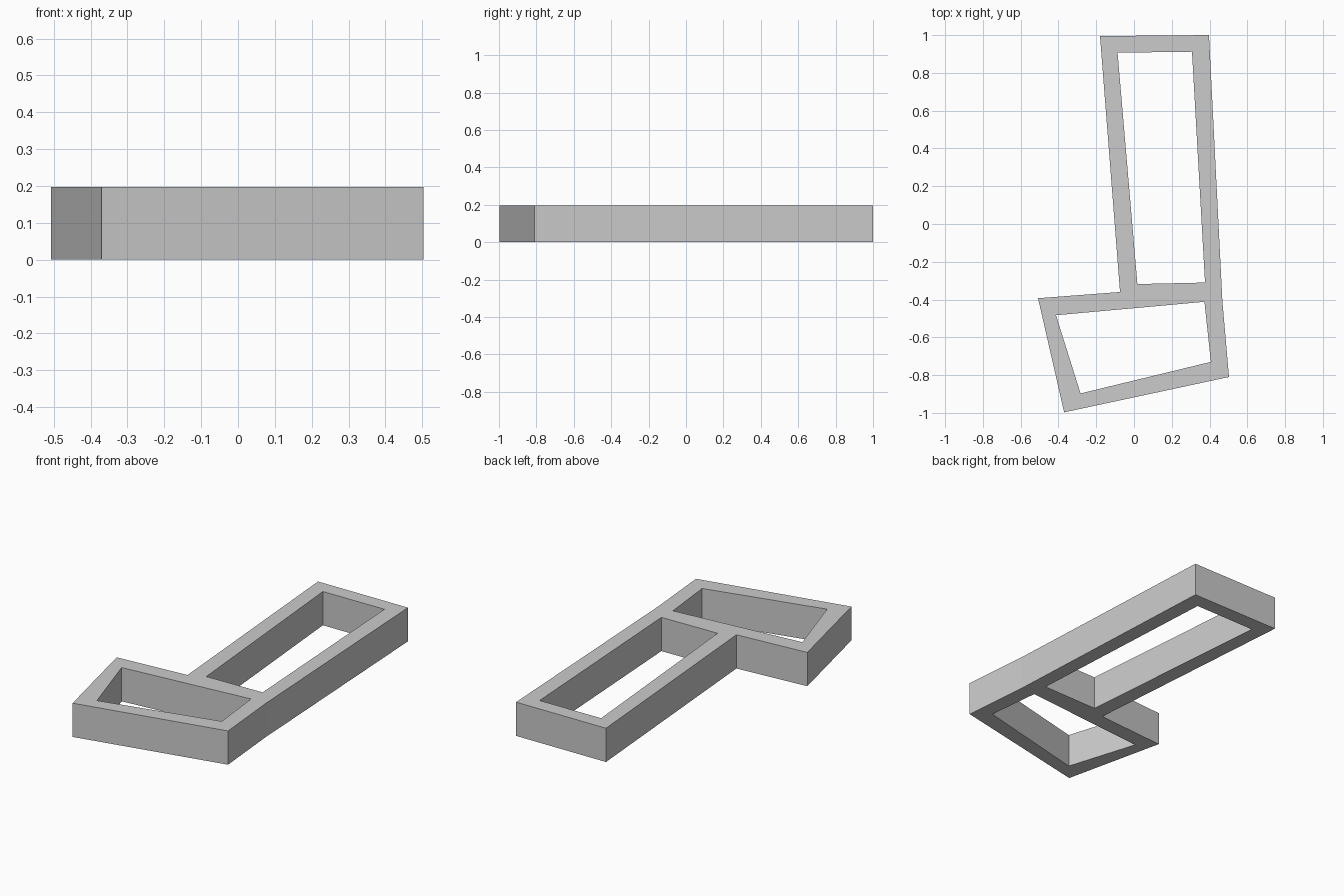
import bpy, bmesh

if "Cube" in bpy.data.objects:
    bpy.data.objects.remove(bpy.data.objects["Cube"])

HEIGHT = 0.197

# Plan-view corners
outer = [(-0.18, 0.995), (0.397, 1.0), (0.468, -0.41), (0.503, -0.81),
         (-0.37, -0.997), (-0.508, -0.393), (-0.074, -0.36)]
long_opening = [(-0.087, 0.907), (0.307, 0.912), (0.376, -0.31), (0.018, -0.318)]
short_opening = [(-0.413, -0.483), (0.373, -0.412), (0.407, -0.73), (-0.283, -0.897)]

# Wall segments as flat faces around the two openings
segments = [(0, 7, 8, 1), (1, 8, 9, 2), (9, 12, 2), (2, 12, 13, 3),
            (3, 13, 14, 4), (4, 14, 11, 5), (5, 11, 6),
            (6, 11, 12, 9, 10), (6, 10, 7, 0)]

bm = bmesh.new()
verts = [bm.verts.new((x, y, 0)) for x, y in outer + long_opening + short_opening]
faces = [bm.faces.new([verts[i] for i in s]) for s in segments]

# Raise the plan into solid walls
result = bmesh.ops.extrude_face_region(bm, geom=faces, use_keep_orig=True)
top = [g for g in result["geom"] if isinstance(g, bmesh.types.BMVert)]
bmesh.ops.translate(bm, verts=top, vec=(0, 0, HEIGHT))
bmesh.ops.recalc_face_normals(bm, faces=bm.faces)

mesh = bpy.data.meshes.new("wall_frame")
bm.to_mesh(mesh)
bm.free()
bpy.context.collection.objects.link(bpy.data.objects.new("wall_frame", mesh))
